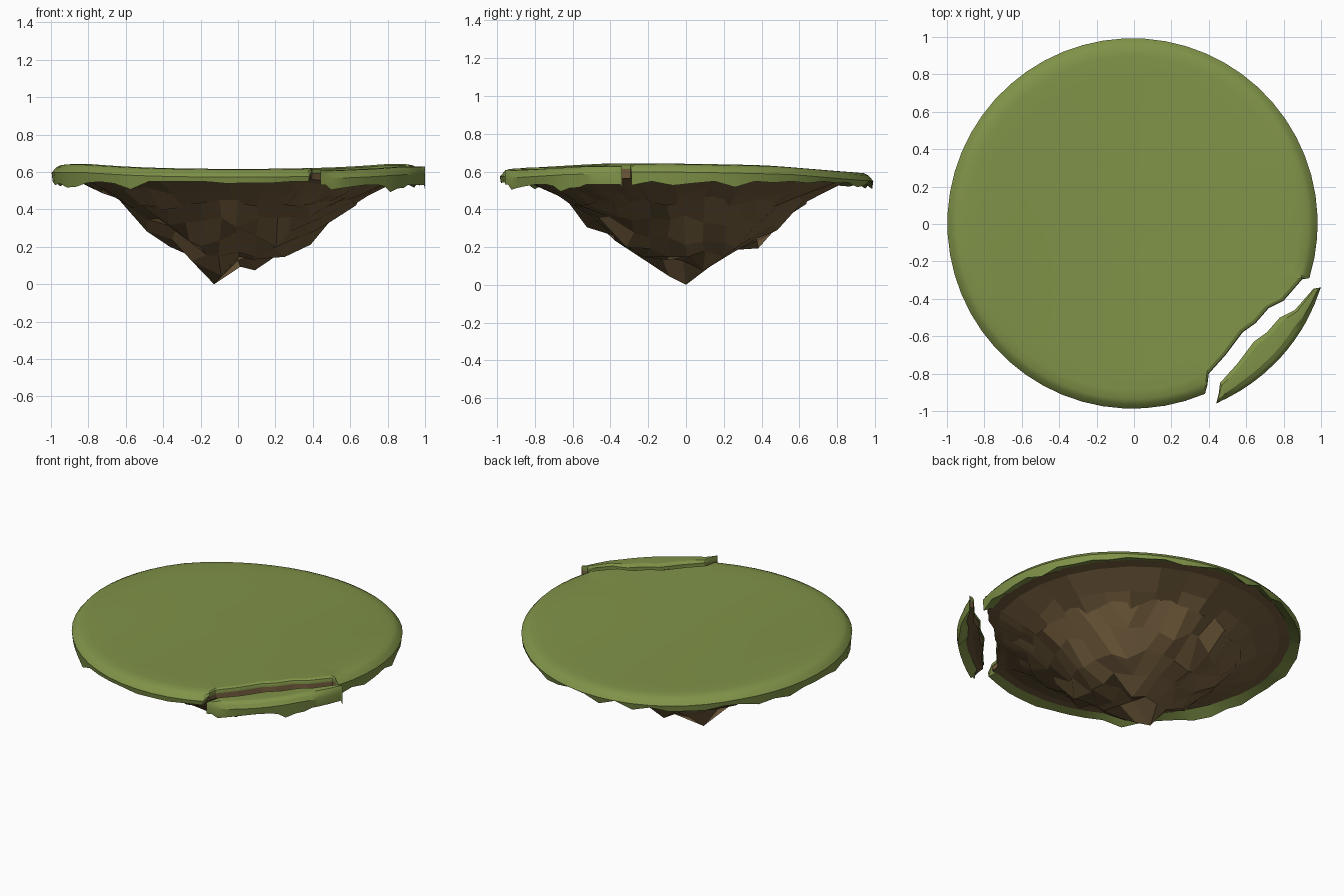
import bpy, bmesh, math, random
from mathutils import Vector, noise

if "Cube" in bpy.data.objects:
    bpy.data.objects.remove(bpy.data.objects["Cube"])

random.seed(4)
CX, CY, R0 = -0.008, 0.003, 0.99


def material(name, col):
    m = bpy.data.materials.new(name)
    m.diffuse_color = (*col, 1)
    m.use_nodes = True
    m.node_tree.nodes["Principled BSDF"].inputs["Base Color"].default_value = m.diffuse_color
    return m


GRASS = material("grass", (0.215, 0.29, 0.065))
ROCK = material("rock", (0.185, 0.118, 0.05))


def lerp_table(table, x):
    for (a, u), (b, v) in zip(table, table[1:]):
        if x <= b:
            return u + (v - u) * (x - a) / (b - a)
    return table[-1][1]


# gently saddle-shaped turf
def top(x, y):
    return 0.606 + 0.035 * min(1, (x / 0.8) ** 2) * (1 - 0.5 * y * y) - 0.012 * y


UNDER = [(0, 0.14), (0.13, 0.13), (0.25, 0.16), (0.36, 0.215), (0.48, 0.31),
         (0.6, 0.42), (0.75, 0.515), (0.88, 0.56), (1.1, 0.575)]
# hanging points: x, y, depth
POINTS = [(-0.13, 0, 0.16), (-0.12, -0.11, 0.08), (0.12, 0.12, 0.09)]


# rugged underside
def under(x, y):
    r = math.hypot(x, y)
    z = lerp_table(UNDER, r)
    z += 0.09 * noise.noise(Vector((x * 7, y * 7, 1.7))) * max(0, min(1, (0.85 - r) * 3))
    for px, py, d in POINTS:
        z -= d * math.exp(-((x - px) ** 2 + (y - py) ** 2) / (2 * 0.045 ** 2))
    return max(0, z)


def at(a, r):
    return CX + r * math.cos(a), CY + r * math.sin(a)


def on_top(a, r, drop=0):
    x, y = at(a, r)
    return x, y, top(x, y) - drop


def on_under(a, r):
    x, y = at(a, r)
    return x, y, under(x, y)


def loft(name, cols, mat, closed, smooth, offset=(0, 0, 0)):
    bm = bmesh.new()
    vs = [[bm.verts.new(Vector(p) + Vector(offset)) for p in c] for c in cols]
    n = len(vs)
    for i in range(n if closed else n - 1):
        a, b = vs[i], vs[(i + 1) % n]
        for j in range(len(a) - 1):
            bm.faces.new((a[j], a[j + 1], b[j + 1], b[j]))
    bmesh.ops.remove_doubles(bm, verts=bm.verts, dist=0.0005)
    bmesh.ops.recalc_face_normals(bm, faces=bm.faces)
    # open sheets: make the upward grass / downward rock face outwards
    want = 1 if mat is GRASS else -1
    if sum(f.normal.z * f.calc_area() for f in bm.faces) * want < 0:
        bmesh.ops.reverse_faces(bm, faces=bm.faces)
    me = bpy.data.meshes.new(name)
    bm.to_mesh(me)
    bm.free()
    me.materials.append(mat)
    ob = bpy.data.objects.new(name, me)
    bpy.context.collection.objects.link(ob)
    if smooth:
        bpy.ops.object.select_all(action='DESELECT')
        ob.select_set(True)
        bpy.context.view_layer.objects.active = ob
        bpy.ops.object.shade_smooth_by_angle(angle=math.radians(25))
    return ob


# crack line, in plan, from the front rim to the right rim
CRACK = [(0.385, -0.92), (0.40, -0.80), (0.49, -0.70), (0.58, -0.58), (0.65, -0.53),
         (0.72, -0.45), (0.80, -0.41), (0.90, -0.295), (0.94, -0.29)]
crack = []
for (x0, y0), (x1, y1) in zip(CRACK, CRACK[1:]):
    for t in (0, 0.5):
        x, y = x0 + (x1 - x0) * t - CX, y0 + (y1 - y0) * t - CY
        crack.append((math.atan2(y, x), math.hypot(x, y)))
crack.append((math.atan2(-0.29 - CY, 0.94 - CX), R0))
crack[0] = (crack[0][0], R0)
N = 48
a0, a1 = crack[-1][0], crack[0][0] + 2 * math.pi
outline = [(a, r, 0 < i < len(crack) - 1) for i, (a, r) in enumerate(crack)]
outline += [(a0 + (a1 - a0) * k / N, R0, False) for k in range(1, N)]


def skirt(a):
    return 0.548 - random.choice((0, 0, 0.01, 0.025, 0.04)) * random.uniform(0.6, 1.1)


# main turf: top, rounded rim and ragged skirt
cols = []
for a, r, cut in outline:
    c = [on_top(a, r * f) for f in (0, 0.2, 0.4, 0.6, 0.8, 0.9)]
    if cut:
        c += [on_top(a, r - 0.02), on_top(a, r - 0.004, 0.008), on_top(a, r, 0.02),
              on_top(a, r, 0.03), on_top(a, r - 0.03, 0.03)]
    else:
        z = skirt(a)
        c += [on_top(a, r - 0.05, 0.004), on_top(a, r - 0.025, 0.016), on_top(a, r, 0.045),
              (*at(a, r - 0.006), z), (*at(a, r - 0.08), 0.568)]
    cols.append(c)
loft("main_turf", cols, GRASS, True, True)

# main rock, outer part: faceted slope with an upright wall along the crack
INNER, CELLS = 0.64, 10
cols = []
for i, (a, r, cut) in enumerate(outline):
    if not cut and i % 2:
        continue
    edge = r - 0.006 if cut else r - 0.05
    c = [on_under(a, INNER - 0.03), on_under(a, 0.72 + random.uniform(-0.02, 0.02)),
         on_under(a, INNER + (edge - INNER) * 0.75), on_under(a, edge),
         on_top(a, edge, 0.025)]
    cols.append(c)
loft("main_rock_edge", cols, ROCK, True, False)


# main rock, inner part: chunky square facets mapped onto a disc
def disc_point(i, j):
    u, v = 2 * i / CELLS - 1, 2 * j / CELLS - 1
    rim = max(abs(u), abs(v)) > 0.99
    if u == v == 0:
        x = y = 0
    elif abs(u) >= abs(v):
        t = math.pi / 4 * v / u
        x, y = u * math.cos(t), u * math.sin(t)
    else:
        t = math.pi / 4 * u / v
        x, y = v * math.sin(t), v * math.cos(t)
    x, y = x * INNER, y * INNER
    if rim:
        return x, y, under(x, y)
    near = min(math.hypot(x - p[0], y - p[1]) for p in POINTS) < 0.07
    j = 0 if near else 0.018
    return (x + random.uniform(-j, j), y + random.uniform(-j, j),
            max(0, under(x, y) + random.uniform(-j, j)))


loft("main_rock_core", [[disc_point(i, j) for j in range(CELLS + 1)]
                        for i in range(CELLS + 1)], ROCK, False, False)

# broken-off chip, shifted outwards
SHIFT = (0.06, -0.05, -0.012)
turf, rock = [], []
for a, r in crack:
    w = max(R0 - r, 0.002)
    o = r + w
    d = min(0.04, w * 0.3)
    z = skirt(a) - 0.005
    turf.append([on_top(a, r + d * 0.3, 0.035), on_top(a, r, 0.035), on_top(a, r, 0.015),
                 on_top(a, r + d * 0.6, 0.002), on_top(a, r + w * 0.5, 0.002),
                 on_top(a, o - d, 0.005), on_top(a, o - d * 0.4, 0.02), on_top(a, o, 0.045),
                 (*at(a, o - d * 0.2), z), (*at(a, o - d * 1.8), 0.57)])
    e = o - d * 1.2
    rock.append([on_top(a, r + d * 0.2, 0.03), on_under(a, r + d * 0.2),
                 on_under(a, (r + e) / 2), on_under(a, e), on_top(a, e, 0.03)])
loft("chip_turf", turf, GRASS, False, True, SHIFT)
loft("chip_rock", rock, ROCK, False, False, SHIFT)
